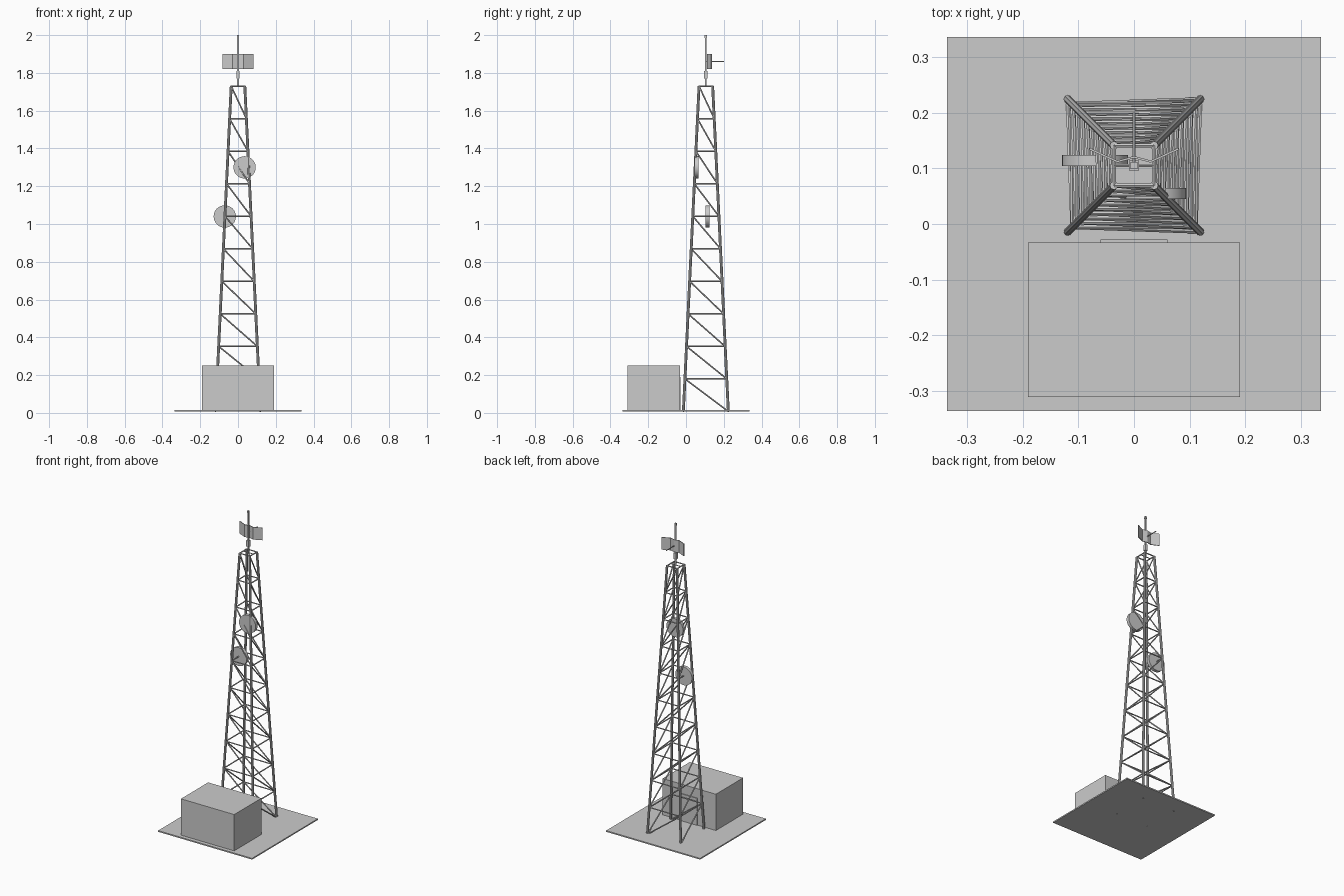
import bpy
from mathutils import Vector

if "Cube" in bpy.data.objects:
    bpy.data.objects.remove(bpy.data.objects["Cube"], do_unlink=True)

GREY = (0.6, 0.6, 0.6, 1)
metal = bpy.data.materials.new("plain_grey")
metal.use_nodes = True
metal.diffuse_color = GREY
metal.node_tree.nodes["Principled BSDF"].inputs["Base Color"].default_value = GREY

CY = 0.105                    # tower centre in y
FOOT, TOP, BAYS = 0.008, 1.73, 10
SIGNS = (-1, 1)


def finish(name):
    obj = bpy.context.object
    obj.name = name
    obj.data.materials.append(metal)
    return obj


def box(name, low, high):
    low, high = Vector(low), Vector(high)
    bpy.ops.mesh.primitive_cube_add(size=1, location=(low + high) / 2)
    bpy.context.object.scale = high - low
    return finish(name)


def rod(name, a, b, radius, sides=8):
    a, b = Vector(a), Vector(b)
    span = b - a
    bpy.ops.mesh.primitive_cylinder_add(vertices=sides, radius=radius,
                                        depth=span.length, location=(a + b) / 2)
    bpy.context.object.rotation_euler = span.to_track_quat("Z", "Y").to_euler()
    obj = finish(name)
    if sides >= 8:
        bpy.ops.object.shade_smooth_by_angle()
    return obj


def corner(sx, sy, z):
    """Point on the leg axis at height z."""
    half = 0.119 + (0.036 - 0.119) * (z - FOOT) / (TOP - FOOT)
    return Vector((sx * half, CY + sy * half, z))


# Ground slab and equipment shed with its rear door
box("ground_slab", (-0.335, -0.335, 0.008), (0.335, 0.335, 0.016))
box("shed", (-0.19, -0.31, 0.016), (0.19, -0.033, 0.25))
box("shed_door", (-0.06, -0.033, 0.016), (0.06, -0.028, 0.19))

# Tapering legs
for sx in SIGNS:
    for sy in SIGNS:
        rod("tower_leg", corner(sx, sy, FOOT), corner(sx, sy, TOP), 0.0075)

# Horizontal rings and one diagonal per face in every bay
step = (TOP - FOOT) / BAYS
for i in range(BAYS):
    low, high = FOOT + i * step, FOOT + (i + 1) * step
    for s in SIGNS:
        rod("ring_bar", corner(-1, s, high), corner(1, s, high), 0.004, 6)
        rod("ring_bar", corner(s, -1, high), corner(s, 1, high), 0.004, 6)
        rod("diagonal_brace", corner(-1, s, high), corner(1, s, low), 0.004, 6)
        rod("diagonal_brace", corner(s, -1, high), corner(s, 1, low), 0.004, 6)

# Mast with sleeve and tip
rod("mast_support", (-0.036, CY, TOP), (0.036, CY, TOP), 0.003, 6)
for name, half, z0, z1 in (("mast", 0.004, TOP, 1.99),
                           ("mast_sleeve", 0.009, 1.77, 1.81),
                           ("mast_tip", 0.006, 1.985, 2.0)):
    box(name, (-half, CY - half, z0), (half, CY + half, z1))

# Folded reflector behind the mast and its boom
profile = [(-0.08, 0.135), (-0.03, 0.112), (0, 0.12), (0.03, 0.112), (0.08, 0.135)]
verts = [(x, y, z) for z in (1.82, 1.9) for x, y in profile]
n = len(profile)
faces = [(i, i + 1, n + i + 1, n + i) for i in range(n - 1)]
mesh = bpy.data.meshes.new("reflector")
mesh.from_pydata(verts, [], faces)
mesh.materials.append(metal)
reflector = bpy.data.objects.new("reflector", mesh)
bpy.context.collection.objects.link(reflector)
thickness = reflector.modifiers.new("thickness", "SOLIDIFY")
thickness.thickness = 0.004
thickness.offset = 0
rod("reflector_boom", (0, CY, 1.86), (0, 0.2, 1.86), 0.003, 6)

# Drum antennas
for name, x, y, z in (("upper_drum", 0.035, 0.055, 1.3),
                      ("lower_drum", -0.07, 0.114, 1.04)):
    rod(name, (x, y - 0.01, z), (x, y + 0.01, z), 0.059, 32)
